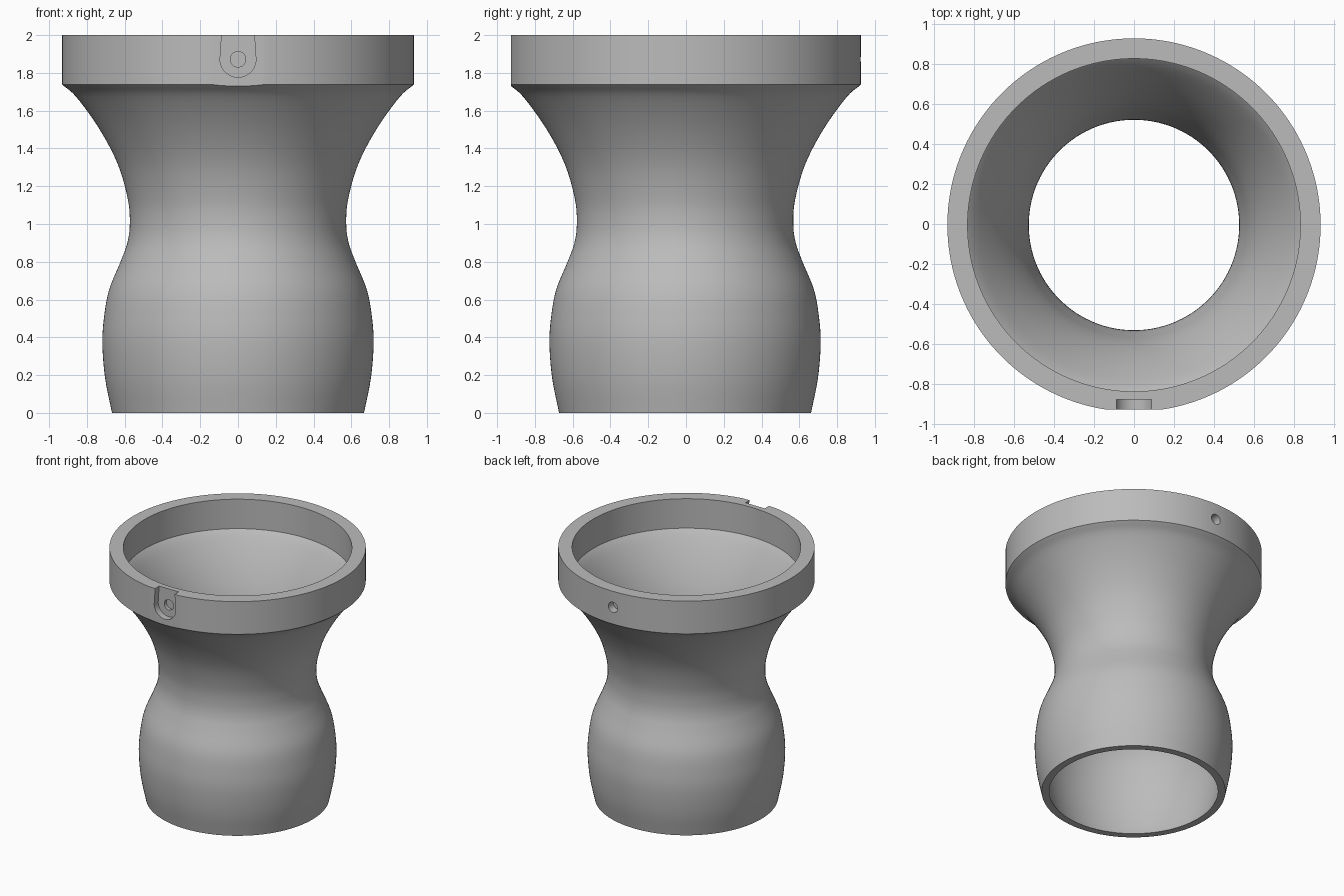
import bpy, bmesh, math
from mathutils import Vector

cube = bpy.data.objects.get("Cube")
if cube:
    bpy.data.objects.remove(cube, do_unlink=True)

SEGMENTS = 160
Y0 = -0.005          # axis offset left by the flat on the front of the collar
HOLE_Z = 1.872

grey = bpy.data.materials.new("plain_grey")
grey.use_nodes = True
colour = (0.5, 0.5, 0.5, 1)
grey.diffuse_color = colour
grey.node_tree.nodes["Principled BSDF"].inputs["Base Color"].default_value = colour


def make_object(name, bm):
    bmesh.ops.recalc_face_normals(bm, faces=bm.faces)
    mesh = bpy.data.meshes.new(name)
    bm.to_mesh(mesh)
    bm.free()
    mesh.materials.append(grey)
    ob = bpy.data.objects.new(name, mesh)
    bpy.context.collection.objects.link(ob)
    return ob


def smooth_curve(keys, steps=5):
    """Catmull-Rom curve through (radius, height) points."""
    p = [Vector(k) for k in keys]
    p = [2 * p[0] - p[1]] + p + [2 * p[-1] - p[-2]]
    out = []
    for a, b, c, d in zip(p, p[1:], p[2:], p[3:]):
        for i in range(steps):
            t = i / steps
            out.append(0.5 * (2 * b + (c - a) * t + (2 * a - 5 * b + 4 * c - d) * t**2
                              + (3 * b - a - 3 * c + d) * t**3))
    return out + [p[-2]]


def lathe(name, profile):
    """Revolve a closed (radius, height) loop around the vertical axis."""
    bm = bmesh.new()
    rings = []
    for i in range(SEGMENTS):
        a = math.tau * i / SEGMENTS
        rings.append([bm.verts.new((r * math.sin(a), Y0 + r * math.cos(a), z))
                      for r, z in profile])
    n = len(profile)
    for i in range(SEGMENTS):
        r0, r1 = rings[i], rings[(i + 1) % SEGMENTS]
        for j in range(n):
            k = (j + 1) % n
            bm.faces.new((r0[j], r1[j], r1[k], r0[k]))
    return make_object(name, bm)


def prism(name, outline, y_from, y_to):
    """Extrude an (x, z) outline along y."""
    bm = bmesh.new()
    face = bm.faces.new([bm.verts.new((x, y_from, z)) for x, z in outline])
    ext = bmesh.ops.extrude_face_region(bm, geom=[face])["geom"]
    moved = [v for v in ext if isinstance(v, bmesh.types.BMVert)]
    bmesh.ops.translate(bm, verts=moved, vec=(0, y_to - y_from, 0))
    return make_object(name, bm)


def arc(radius, start, end, count):
    return [(radius * math.cos(start + (end - start) * i / count),
             HOLE_Z + radius * math.sin(start + (end - start) * i / count))
            for i in range(count + 1)]


# Waisted outer wall
outer = smooth_curve([(0.667, 0), (0.703, 0.18), (0.718, 0.36), (0.71, 0.5),
                      (0.683, 0.65), (0.622, 0.8), (0.586, 0.9), (0.573, 1.0),
                      (0.583, 1.13), (0.636, 1.315), (0.732, 1.5),
                      (0.854, 1.67), (0.931, 1.738)])

# Inner wall: the outer wall offset inwards, thicker towards the collar
inner = []
for i, p in enumerate(outer):
    t = (outer[min(i + 1, len(outer) - 1)] - outer[max(i - 1, 0)]).normalized()
    thick = 0.048 + 0.035 * max(0, (p.y - 1.2) / 0.5)
    q = p + Vector((-t.y, t.x)) * thick
    if q.x < 0.815 and q.y > 0.02:
        inner.append(q)
inner = [Vector((0.612, 0))] + inner + [Vector((0.83, 1.764))]

collar = [Vector((0.931, 2)), Vector((0.83, 2))]
body = lathe("hollow_waisted_body", outer + collar + inner[::-1])

# Collar cuts: flat front, rounded slot, blind holes front and back
slot = [(-0.083, 2.05)] + arc(0.095, math.pi, math.tau, 24) + [(0.083, 2.05)]
hole = arc(0.041, 0, math.tau, 32)[:-1]
flat = [(-0.3, 1.6), (0.3, 1.6), (0.3, 2.1), (-0.3, 2.1)]
cuts = [("flat_cutter", flat, -1.1, -0.926),
        ("slot_cutter", slot, -1.1, -0.875),
        ("front_hole_cutter", hole, -1.1, -0.848),
        ("back_hole_cutter", hole, 1.1, 0.86)]

bpy.context.view_layer.objects.active = body
for name, outline, y_from, y_to in cuts:
    cutter = prism(name, outline, y_from, y_to)
    cutter.hide_render = True
    mod = body.modifiers.new(name, 'BOOLEAN')
    mod.operation = 'DIFFERENCE'
    mod.solver = 'EXACT'
    mod.object = cutter
    bpy.ops.object.modifier_apply(modifier=mod.name)
    bpy.data.objects.remove(cutter, do_unlink=True)

bpy.ops.object.select_all(action='DESELECT')
body.select_set(True)
bpy.ops.object.shade_smooth_by_angle(angle=math.radians(25))
